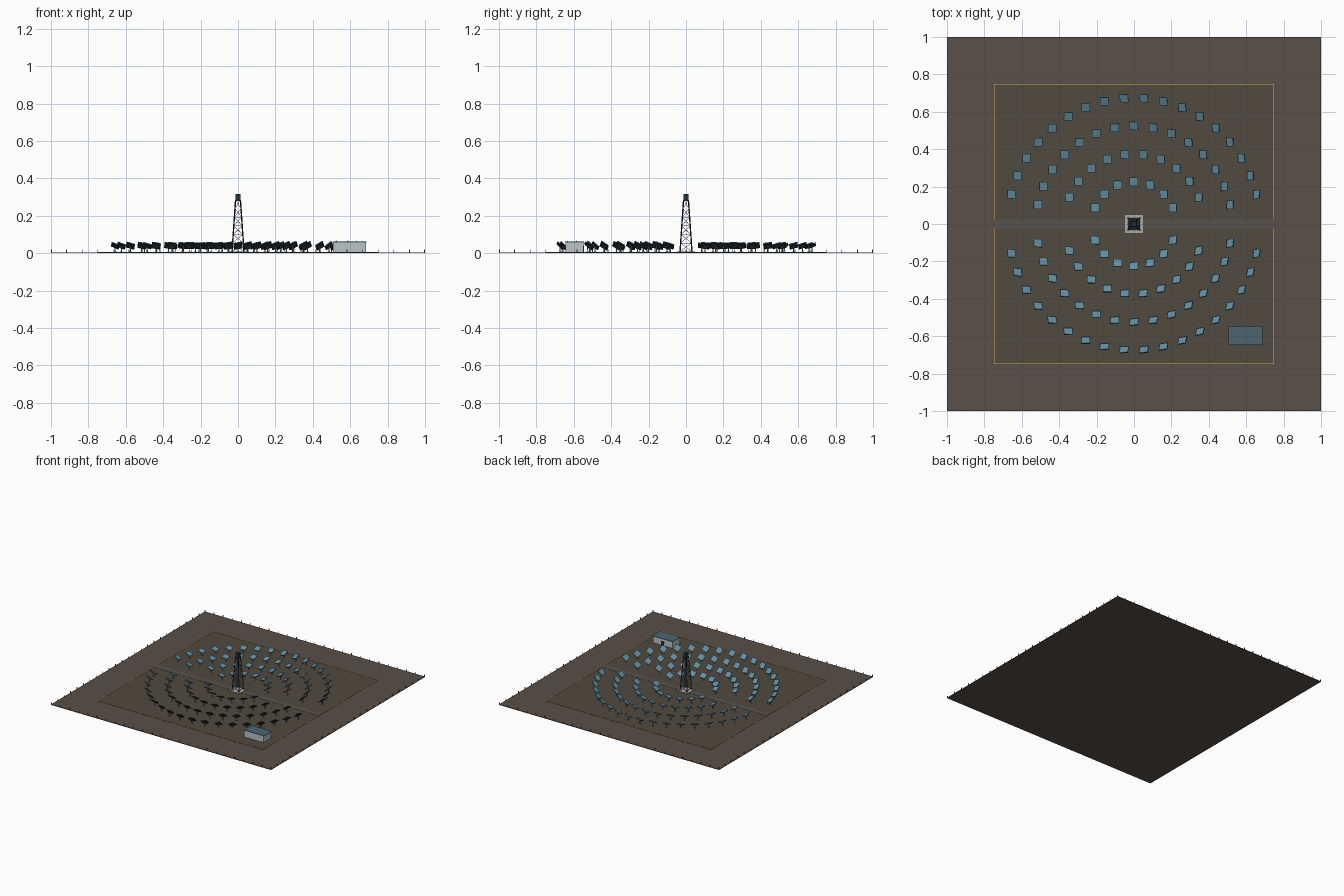
import bpy, bmesh, math
from mathutils import Vector, Matrix

if "Cube" in bpy.data.objects:
    bpy.data.objects.remove(bpy.data.objects["Cube"])

def material(name, rgb):
    m = bpy.data.materials.new(name)
    m.diffuse_color = (*rgb, 1)
    m.use_nodes = True
    m.node_tree.nodes["Principled BSDF"].inputs["Base Color"].default_value = m.diffuse_color
    return m

SOIL = material("soil", (0.10, 0.08, 0.065))
GRAVEL = material("gravel", (0.08, 0.07, 0.052))
ROAD = material("road", (0.095, 0.085, 0.075))
YELLOW = material("yellow", (0.35, 0.22, 0.06))
CONCRETE = material("concrete", (0.40, 0.40, 0.39))
STEEL = material("dark_steel", (0.02, 0.028, 0.032))
BRACE = material("brace_steel", (0.22, 0.26, 0.29))
GLASS = material("mirror_glass", (0.12, 0.27, 0.36))
WALL = material("wall", (0.50, 0.56, 0.56))
ROOF = material("roof", (0.07, 0.13, 0.16))

def box(bm, center, size, rot=Matrix.Identity(4)):
    m = Matrix.Translation(center) @ rot @ Matrix.Diagonal((*size, 1))
    bmesh.ops.create_cube(bm, size=1, matrix=m)

def beam(bm, a, b, t):
    a, b = Vector(a), Vector(b)
    q = (b - a).to_track_quat('Z', 'Y').to_matrix().to_4x4()
    box(bm, (a + b) / 2, (t, t, (b - a).length), q)

def finish(bm, name, mat):
    me = bpy.data.meshes.new(name)
    bm.to_mesh(me)
    bm.free()
    me.materials.append(mat)
    ob = bpy.data.objects.new(name, me)
    bpy.context.collection.objects.link(ob)
    return ob

def single(name, mat, x, y, z):
    bm = bmesh.new()
    box(bm, [(r[0] + r[1]) / 2 for r in (x, y, z)], [r[1] - r[0] for r in (x, y, z)])
    return finish(bm, name, mat)

# ground layers
single("ground", SOIL, (-1, 1), (-1, 1), (0, 0.004))
single("field_pad", GRAVEL, (-.75, .75), (-.75, .75), (0.003, 0.005))
single("access_road", ROAD, (-.75, .75), (-.024, .024), (0.004, 0.006))

# yellow boundary strip, open where the road crosses
bm = bmesh.new()
for s in (-1, 1):
    box(bm, (0, s * .747, .0055), (1.5, .005, .002))
    for t in (-1, 1):
        box(bm, (s * .747, t * .387, .0055), (.005, .726, .002))
finish(bm, "boundary_strip", YELLOW)

# perimeter posts
bm = bmesh.new()
for i in range(25):
    u = max(-.997, min(.997, -1 + i / 12))
    for s in (-.997, .997):
        box(bm, (u, s, .010), (.004, .004, .018))
        if 0 < i < 24:
            box(bm, (s, u, .010), (.004, .004, .018))
finish(bm, "fence_posts", BRACE)

# tower: footing, legs, lattice, receiver
single("tower_footing", CONCRETE, (-.048, .048), (-.048, .048), (.003, .010))
Z0, Z1, BAYS = .008, .285, 6
CORNERS = [(-1, -1), (1, -1), (1, 1), (-1, 1)]

def leg_point(c, f):
    r = .032 + (.013 - .032) * f
    return Vector((c[0] * r, c[1] * r, Z0 + (Z1 - Z0) * f))

legs, braces = bmesh.new(), bmesh.new()
for k in range(4):
    c, d = CORNERS[k], CORNERS[(k + 1) % 4]
    beam(legs, leg_point(c, 0), leg_point(c, 1), .005)
    for i in range(BAYS):
        f, g = i / BAYS, (i + 1) / BAYS
        beam(braces, leg_point(c, f), leg_point(d, g), .0022)
        beam(braces, leg_point(d, f), leg_point(c, g), .0022)
        beam(braces, leg_point(c, g), leg_point(d, g), .0025)
finish(legs, "tower_legs", STEEL)
finish(braces, "tower_bracing", BRACE)
single("tower_platform", STEEL, (-.016, .016), (-.016, .016), (.280, .285))
single("receiver", STEEL, (-.0145, .0145), (-.0145, .0145), (.285, .316))

# heliostats: each mirror bisects the sun and receiver directions
SUN = Vector((-.35, .40, .85)).normalized()
TARGET = Vector((0, 0, .30))
glass, backs, posts = bmesh.new(), bmesh.new(), bmesh.new()
for ring, (radius, count) in enumerate([(.226, 16), (.375, 24), (.525, 32), (.675, 40)]):
    for i in range(count):
        a = 2 * math.pi * (i + .5 * (ring % 2)) / count
        x, y = radius * math.cos(a), radius * math.sin(a)
        if abs(y) < .06:
            continue
        p = Vector((x, y, .040))
        n = ((TARGET - p).normalized() + SUN).normalized()
        rot = Vector((0, 0, 1)).rotation_difference(n).to_matrix().to_4x4()
        box(glass, p + n * .002, (.046, .046, .003), rot)
        box(backs, p - n * .0015, (.044, .044, .004), rot)
        beam(posts, (x, y, .004), p - n * .002, .004)
        box(posts, (x, y, .006), (.012, .012, .004))
finish(glass, "mirror_panels", GLASS)
finish(backs, "mirror_frames", STEEL)
finish(posts, "mirror_posts", BRACE)

# control building with flat roof and a rear door
single("building_walls", WALL, (.508, .685), (-.645, -.548), (.003, .058))
single("building_roof", ROOF, (.506, .687), (-.647, -.546), (.058, .062))
single("building_door", STEEL, (.585, .609), (-.549, -.546), (.005, .040))
